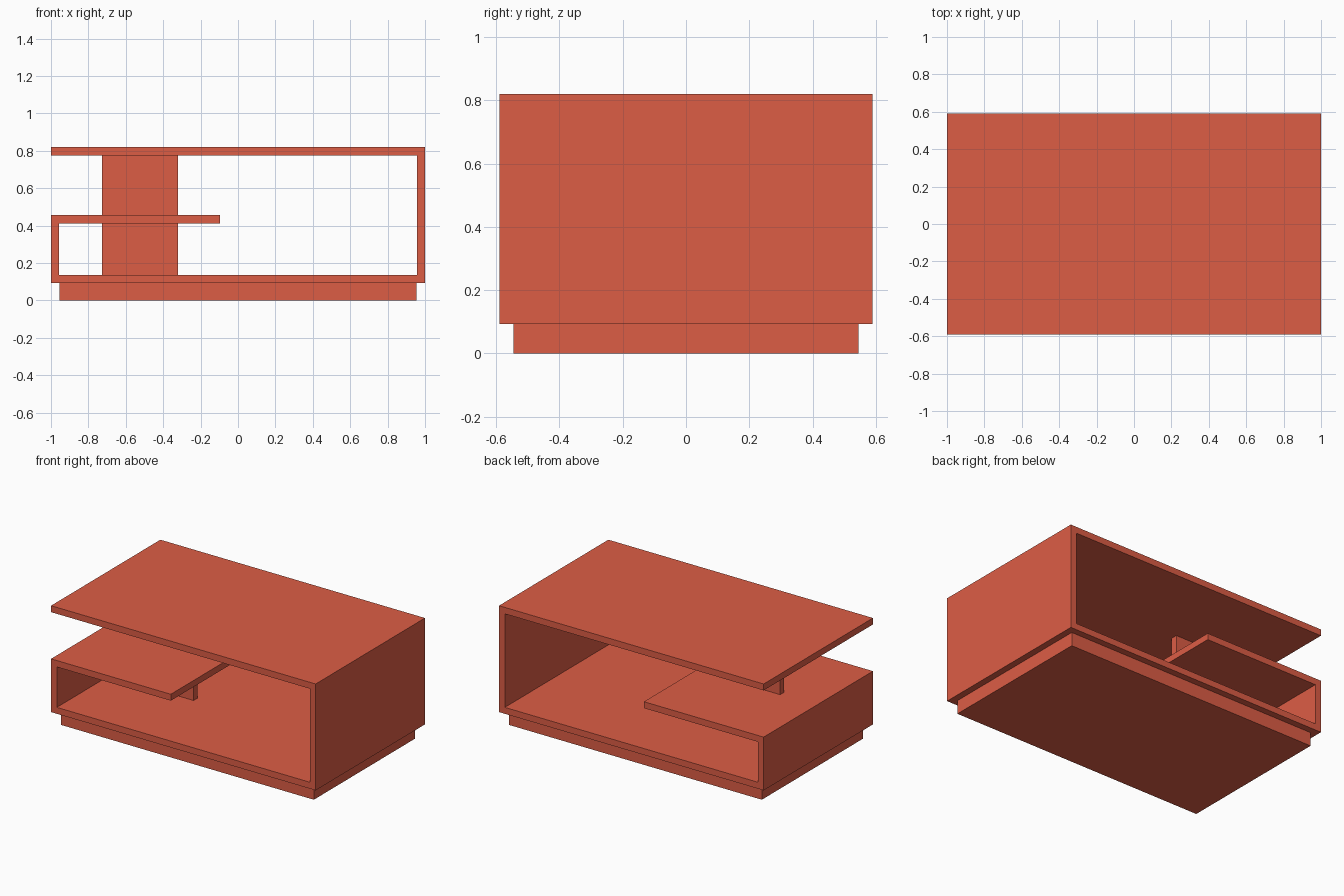
import bpy
import bmesh

if "Cube" in bpy.data.objects:
    bpy.data.objects.remove(bpy.data.objects["Cube"])

mat = bpy.data.materials.new("red_lacquer")
mat.diffuse_color = (0.72, 0.11, 0.06, 1)
mat.use_nodes = True
mat.node_tree.nodes["Principled BSDF"].inputs["Base Color"].default_value = mat.diffuse_color


def extrude_profile(name, points, y0, y1):
    """Extrude an x-z outline along y."""
    bm = bmesh.new()
    face = bm.faces.new([bm.verts.new((x, y0, z)) for x, z in points])
    out = bmesh.ops.extrude_face_region(bm, geom=[face])
    verts = [v for v in out["geom"] if isinstance(v, bmesh.types.BMVert)]
    bmesh.ops.translate(bm, verts=verts, vec=(0, y1 - y0, 0))
    bmesh.ops.recalc_face_normals(bm, faces=bm.faces)
    mesh = bpy.data.meshes.new(name)
    bm.to_mesh(mesh)
    bm.free()
    mesh.materials.append(mat)
    obj = bpy.data.objects.new(name, mesh)
    bpy.context.collection.objects.link(obj)
    return obj


def box(name, x0, x1, y0, y1, z0, z1):
    return extrude_profile(name, [(x0, z0), (x1, z0), (x1, z1), (x0, z1)], y0, y1)


T = 0.044                                # board thickness
base, shelf, top = 0.093, 0.457, 0.82    # base underside, shelf and table tops

# Continuous folded board: top, right side, base, left side, shelf
extrude_profile("folded_body", [
    (-1, top), (1, top), (1, base), (-1, base), (-1, shelf),
    (-0.095, shelf), (-0.095, shelf - T), (-1 + T, shelf - T),
    (-1 + T, base + T), (1 - T, base + T), (1 - T, top - T), (-1, top - T),
], -0.59, 0.59)

# Recessed plinth
box("plinth", -0.955, 0.955, -0.545, 0.545, 0, base)

# Thin central support panel, below and above the shelf
for name, z0, z1 in (("lower_support", base + T, shelf - T),
                     ("upper_support", shelf, top - T)):
    box(name, -0.727, -0.32, -T / 2, T / 2, z0, z1)
